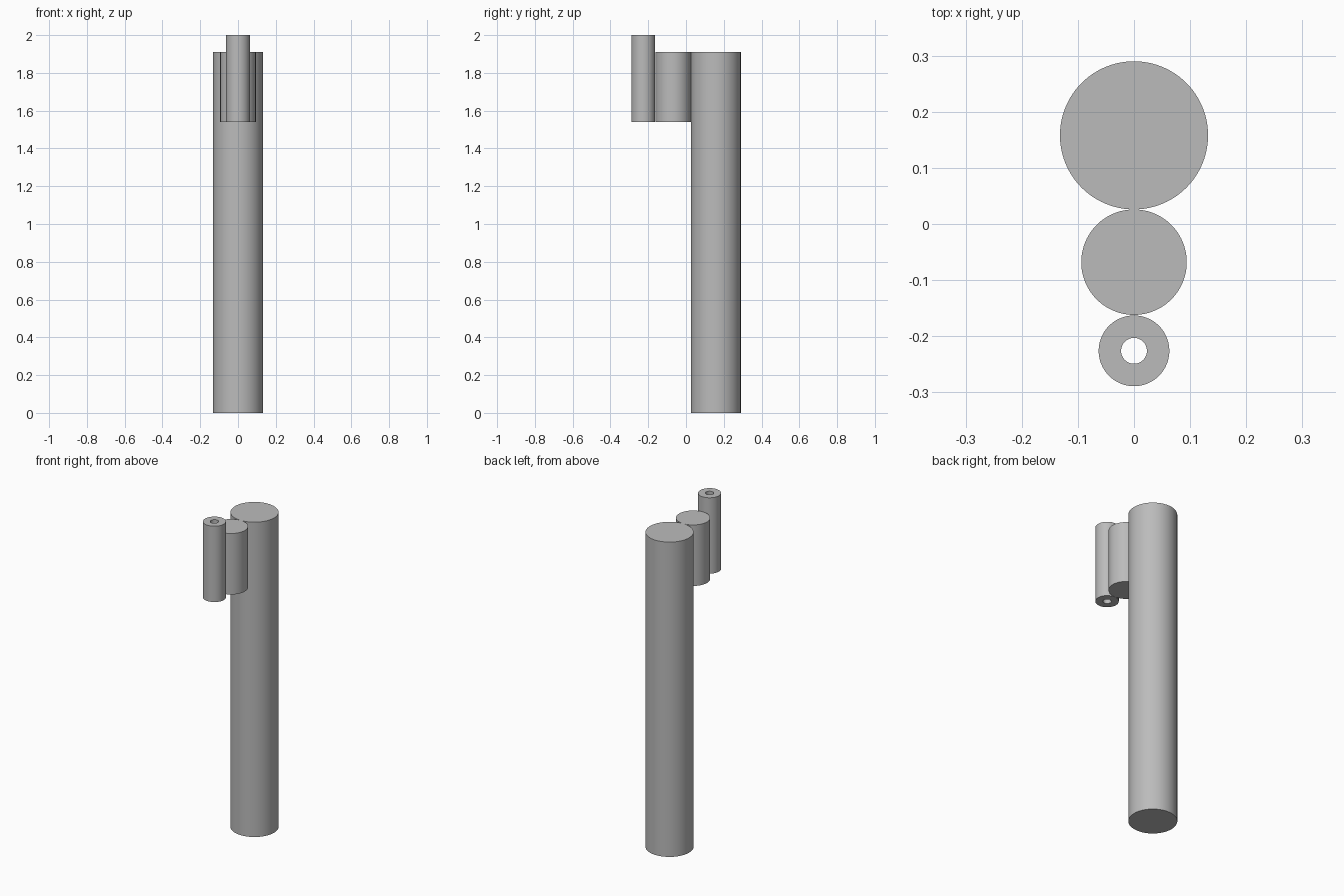
import bpy
import bmesh
from math import cos, sin, tau, radians

cube = bpy.data.objects.get("Cube")
if cube:
    bpy.data.objects.remove(cube, do_unlink=True)

# Single plain grey
grey = bpy.data.materials.new("plain_grey")
grey.use_nodes = True
colour = (0.5, 0.5, 0.5, 1)
grey.diffuse_color = colour
grey.node_tree.nodes["Principled BSDF"].inputs["Base Color"].default_value = colour

SIDES = 96


def column(name, y, radius, bottom, top, bore=0):
    """Upright cylinder, or an open tube when a bore radius is given."""
    bm = bmesh.new()

    def ring(r, z):
        return [bm.verts.new((r * cos(tau * i / SIDES), r * sin(tau * i / SIDES), z))
                for i in range(SIDES)]

    def bridge(a, b):
        for i in range(SIDES):
            j = (i + 1) % SIDES
            bm.faces.new((a[i], a[j], b[j], b[i]))

    low, high = ring(radius, bottom), ring(radius, top)
    bridge(low, high)
    if bore:
        inner_low, inner_high = ring(bore, bottom), ring(bore, top)
        bridge(high, inner_high)
        bridge(inner_high, inner_low)
        bridge(inner_low, low)
    else:
        bm.faces.new(high)
        bm.faces.new(low[::-1])
    bmesh.ops.recalc_face_normals(bm, faces=bm.faces)

    mesh = bpy.data.meshes.new(name)
    bm.to_mesh(mesh)
    bm.free()
    mesh.materials.append(grey)
    obj = bpy.data.objects.new(name, mesh)
    obj.location.y = y
    bpy.context.collection.objects.link(obj)
    bpy.ops.object.select_all(action="DESELECT")
    obj.select_set(True)
    bpy.context.view_layer.objects.active = obj
    bpy.ops.object.shade_smooth_by_angle(angle=radians(30))


# Tall post, shorter connecting rod, and hollow sleeve, each touching the next
column("main_post", 0.158, 0.132, 0, 1.91)
column("connecting_rod", -0.068, 0.094, 1.54, 1.91)
column("hollow_sleeve", -0.226, 0.063, 1.54, 2.0, bore=0.023)
